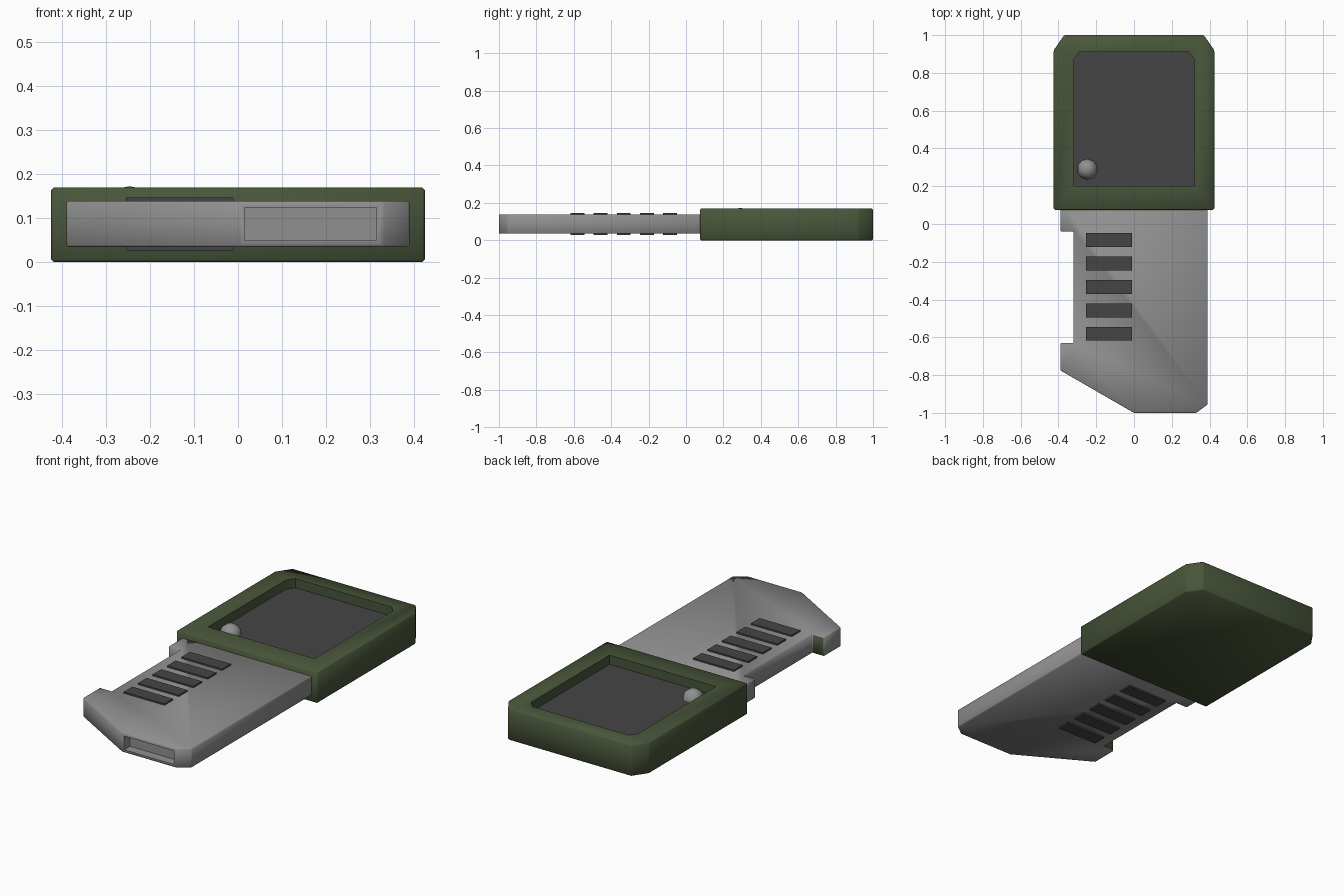
import bpy, bmesh, math
from mathutils import Vector

if "Cube" in bpy.data.objects:
    bpy.data.objects.remove(bpy.data.objects["Cube"])


def material(name, rgb):
    m = bpy.data.materials.new(name)
    m.diffuse_color = (*rgb, 1)
    m.use_nodes = True
    m.node_tree.nodes["Principled BSDF"].inputs["Base Color"].default_value = m.diffuse_color
    return m


GREEN = material("olive green", (0.066, 0.092, 0.042))
GREY = material("mid grey", (0.28, 0.28, 0.28))
DARK = material("dark grey", (0.06, 0.06, 0.06))


def prism(name, outline, z0, z1, mat, bevel=0.0):
    """Extrude an xy outline between two heights, with softened edges."""
    bm = bmesh.new()
    base = bm.faces.new([bm.verts.new((x, y, z0)) for x, y in outline])
    top = bmesh.ops.extrude_face_region(bm, geom=[base])["geom"]
    bmesh.ops.translate(bm, vec=(0, 0, z1 - z0),
                        verts=[v for v in top if isinstance(v, bmesh.types.BMVert)])
    bmesh.ops.recalc_face_normals(bm, faces=bm.faces)
    if bevel:
        bmesh.ops.bevel(bm, geom=bm.edges[:], offset=bevel, segments=1,
                        profile=0.5, affect='EDGES')
    me = bpy.data.meshes.new(name)
    bm.to_mesh(me)
    bm.free()
    ob = bpy.data.objects.new(name, me)
    bpy.context.collection.objects.link(ob)
    me.materials.append(mat)
    return ob


def rect(x0, x1, y0, y1):
    return [(x0, y0), (x1, y0), (x1, y1), (x0, y1)]


def cut(ob, cutter):
    mod = ob.modifiers.new("cut", 'BOOLEAN')
    mod.operation = 'DIFFERENCE'
    mod.solver = 'EXACT'
    mod.object = cutter
    bpy.context.view_layer.objects.active = ob
    bpy.ops.object.modifier_apply(modifier="cut")
    bpy.data.objects.remove(cutter)


def smooth(ob, angle):
    bpy.ops.object.select_all(action='DESELECT')
    ob.select_set(True)
    bpy.context.view_layer.objects.active = ob
    bpy.ops.object.shade_smooth_by_angle(angle=math.radians(angle))


# Housing with chamfered back corners and a screen recess
head = prism("screen_housing", [(-.425, .075), (.425, .075), (.425, .92), (.37, 1),
                                (-.37, 1), (-.425, .92)], 0, .17, GREEN, .006)
window = [(-.32, .2), (.32, .2), (.32, .87), (.29, .91), (-.29, .91), (-.32, .87)]
cut(head, prism("recess_cutter", window, .115, .3, GREEN))
smooth(head, 50)

# Screen plate at the bottom of the recess
prism("screen", window, .113, .12, DARK)

# Handle with side notch, slanted end and a pocket in the front face
handle = prism("handle", [(-.39, .12), (-.39, -.04), (-.32, -.04), (-.32, -.63),
                          (-.39, -.63), (-.39, -.775), (0, -1), (.33, -1),
                          (.39, -.955), (.39, .12)], .035, .139, GREY, .004)
cut(handle, prism("pocket_cutter", rect(.015, .315, -1.1, -.95), .05, .124, GREY))
smooth(handle, 50)

# Green inner face of the notch
handle.data.materials.append(GREEN)
for p in handle.data.polygons:
    if p.normal.y > .9 and abs(p.center.y + .63) < .01:
        p.material_index = 1

# Grip bars on both faces of the handle
for i in range(5):
    y = -.085 - i * .124
    for side, z0, z1 in (("upper", .135, .147), ("lower", .027, .039)):
        prism(f"grip_bar_{side}_{i + 1}", rect(-.255, -.01, y - .037, y + .037),
              z0, z1, DARK)

# Round button in the screen corner
bpy.ops.mesh.primitive_uv_sphere_add(segments=10, ring_count=8, radius=.055,
                                     location=(-.247, .29, .118))
button = bpy.context.object
button.name = "button"
button.data.materials.append(GREY)
smooth(button, 60)
